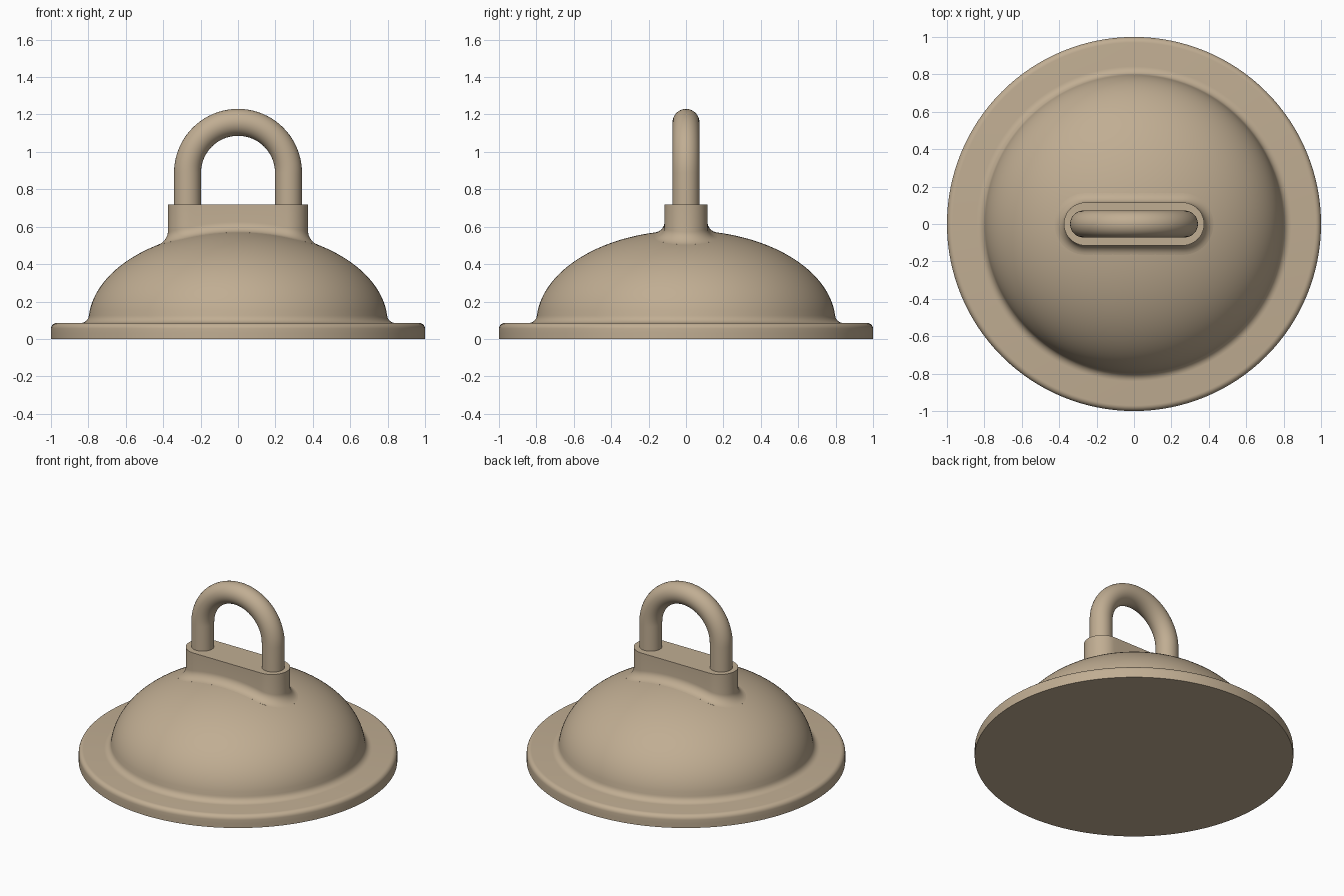
import bpy, bmesh, math

if "Cube" in bpy.data.objects:
    bpy.data.objects.remove(bpy.data.objects["Cube"])

tan = bpy.data.materials.new("warm tan")
tan.diffuse_color = (0.53, 0.42, 0.29, 1)
tan.use_nodes = True
tan.node_tree.nodes["Principled BSDF"].inputs["Base Color"].default_value = tan.diffuse_color

RIM_Z, DOME_R, DOME_H = 0.085, 0.80, 0.495


def dome_z(r):
    return RIM_Z + DOME_H * math.sqrt(max(0, 1 - (r / DOME_R) ** 2))


def loft(name, rings):
    """Skin closed rings of points and cap the first and last."""
    bm = bmesh.new()
    loops = [[bm.verts.new(p) for p in ring] for ring in rings]
    n = len(loops[0])
    for a, b in zip(loops, loops[1:]):
        for i in range(n):
            j = (i + 1) % n
            bm.faces.new((a[i], a[j], b[j], b[i]))
    bm.faces.new(loops[0][::-1])
    bm.faces.new(loops[-1])
    bmesh.ops.recalc_face_normals(bm, faces=bm.faces)
    me = bpy.data.meshes.new(name)
    bm.to_mesh(me)
    bm.free()
    ob = bpy.data.objects.new(name, me)
    bpy.context.collection.objects.link(ob)
    me.materials.append(tan)
    bpy.ops.object.select_all(action='DESELECT')
    ob.select_set(True)
    bpy.context.view_layer.objects.active = ob
    bpy.ops.object.shade_smooth_by_angle(angle=math.radians(35))
    return ob


def circle(r, z, n=128):
    return [(r * math.cos(2 * math.pi * i / n), r * math.sin(2 * math.pi * i / n), z)
            for i in range(n)]


def arc(cx, cz, r, a0, a1, n):
    return [(cx + r * math.cos(math.radians(a0 + (a1 - a0) * i / n)),
             cz + r * math.sin(math.radians(a0 + (a1 - a0) * i / n))) for i in range(n + 1)]


# Flanged dome: rounded rim, fillet, then elliptical crown
profile = [(1.0, 0), (1.0, 0.03)] + arc(0.97, RIM_Z - 0.03, 0.03, 0, 90, 6)
profile += arc(0.842, RIM_Z + 0.045, 0.045, 270, 185, 6)
for i in range(31):
    t = math.radians(8 + 81 * i / 30)
    profile.append((DOME_R * math.cos(t), RIM_Z + DOME_H * math.sin(t)))
loft("dome_base", [circle(r, z) for r, z in profile])


# Pedestal: stadium block with a fillet that follows the dome
def stadium(offset):
    half, r = 0.26, 0.115 + offset
    pts = []
    for side in (1, -1):
        for i in range(25):
            a = math.radians(-90 + 180 * i / 24)
            pts.append((side * (half + r * math.cos(a)), side * r * math.sin(a)))
        for i in range(1, 16):
            pts.append((side * half * (1 - 2 * i / 16), side * r))
    return pts


FILLET = 0.05
rings = [[(x, y, dome_z(math.hypot(x, y)) - 0.03) for x, y in stadium(FILLET)]]
for i in range(9):
    a = math.radians(90 * i / 8)
    d, h = FILLET * (1 - math.sin(a)), FILLET * (1 - math.cos(a))
    rings.append([(x, y, dome_z(math.hypot(x, y)) + h) for x, y in stadium(d)])
rings.append([(x, y, 0.72) for x, y in stadium(0)])
loft("pedestal", rings)

# Handle: round bar swept along an inverted U
BAR, BEND, BEND_Z = 0.072, 0.27, 0.888
path = [(BEND, 0.69, 0)]
path += [(BEND * math.cos(math.pi * i / 40), BEND_Z + BEND * math.sin(math.pi * i / 40),
          math.pi * i / 40) for i in range(41)]
path.append((-BEND, 0.69, math.pi))
rings = []
for x, z, a in path:
    rings.append([(x + BAR * math.cos(t) * math.cos(a), BAR * math.sin(t),
                   z + BAR * math.cos(t) * math.sin(a))
                  for t in (2 * math.pi * k / 32 for k in range(32))])
loft("handle", rings)
